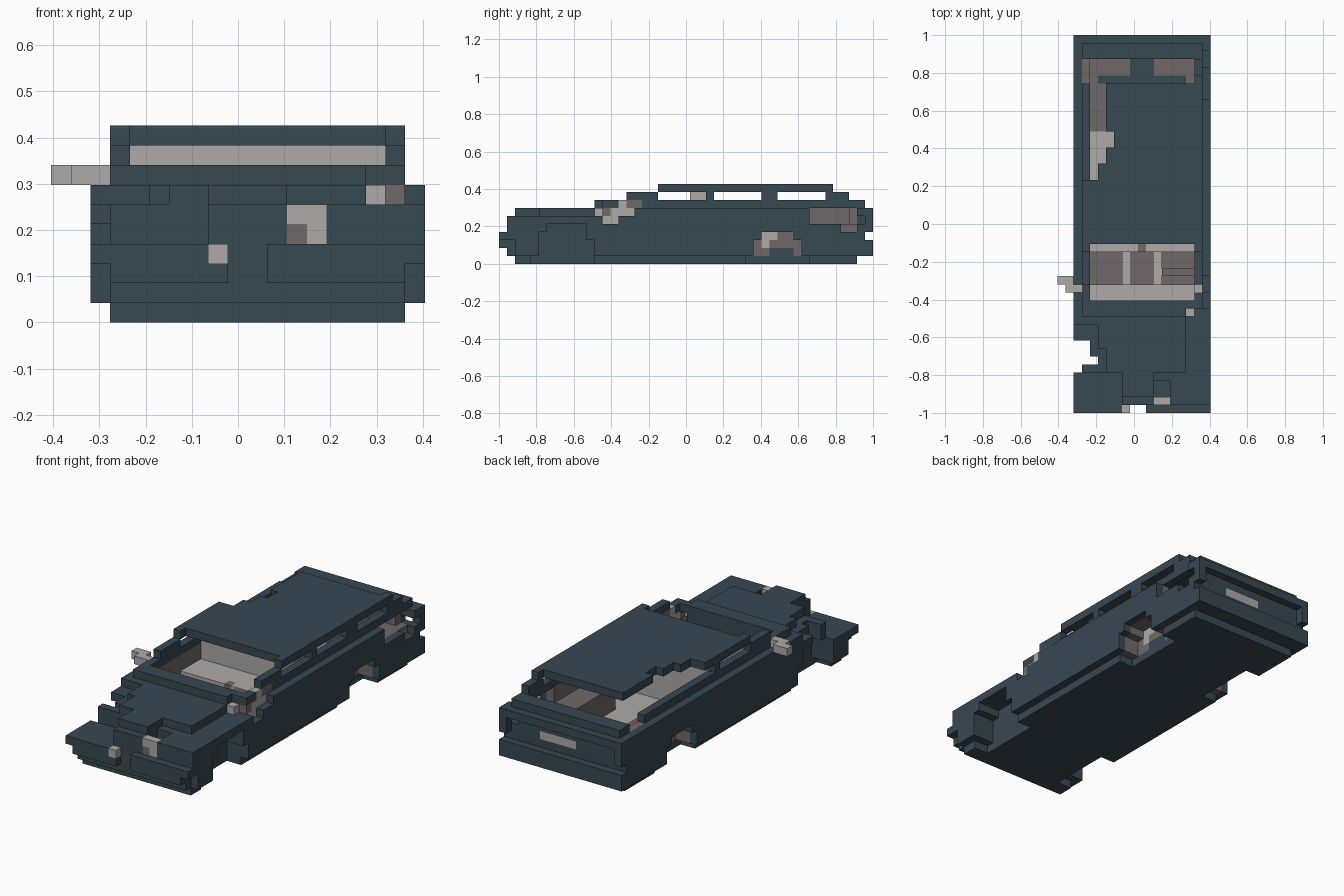
import bpy
import bmesh
from mathutils import Vector

cube = bpy.data.objects.get("Cube")
if cube:
    bpy.data.objects.remove(cube, do_unlink=True)

UNIT = 2 / 47                      # edge of one block
ORIGIN = Vector((-9.5, -23.5, 0))  # first block corner, in blocks
LEFT, RIGHT = 18, 2                # outermost body columns
IN_L, IN_R = LEFT - 1, RIGHT + 1   # inner wall columns
WIDE, INNER, CABIN = (RIGHT, LEFT), (IN_R, IN_L), (IN_R + 1, IN_L - 1)
ARCH = (16, LEFT)                  # columns cut by a wheel arch
BONNET, SHOULDER, PILLAR, ROOF = 6, 7, 8, 9   # layer heights

def material(name, colour):
    mat = bpy.data.materials.new(name)
    mat.use_nodes = True
    mat.diffuse_color = (*colour, 1)
    mat.node_tree.nodes["Principled BSDF"].inputs["Base Color"].default_value = (*colour, 1)
    return mat

slate = material("slate_blue", (.039, .065, .086))
light = material("light_grey", (.42, .4, .39))
brown = material("brown_grey", (.16, .143, .14))
owner = {}   # block -> part name
paint = {}   # part name -> material

def pair(value):
    return value if isinstance(value, tuple) else (value, value)

def blocks(x, y, z, both):
    """Blocks of a box, optionally with its mirror image."""
    sides = [pair(x)]
    if both:
        low, high = pair(x)
        sides.append((LEFT + RIGHT - high, LEFT + RIGHT - low))
    rows, layers = [range(low, high + 1) for low, high in (pair(y), pair(z))]
    return [(i, j, k) for low, high in sides for i in range(low, high + 1)
            for j in rows for k in layers]

def fill(part, mat, x, y, z, both=False):
    paint[part] = mat
    for block in blocks(x, y, z, both):
        owner[block] = part

def carve(x, y, z, both=False):
    for block in blocks(x, y, z, both):
        owner.pop(block, None)

# Underbody, engine bay and outer side panels
fill("floor_pan", slate, INNER, (2, 44), 0)
fill("engine_bay", slate, INNER, (1, 13), (1, 5))
fill("side_panel", slate, LEFT, (1, 45), (1, 5), both=True)
fill("side_panel", slate, LEFT, (12, 45), BONNET, both=True)
carve(LEFT, 1, (1, 2), both=True)

# Low right front wing, and lowered nose around the lamp
carve((RIGHT, 7), (1, 4), (4, 5))
carve((12, 13), (1, 3), (4, 5))

# Bonnet, narrowing towards the front, and cowl
fill("bonnet", slate, (RIGHT, 15), 11, BONNET)
fill("bonnet", slate, (5, 15), (8, 13), BONNET)
fill("bonnet", slate, (6, 15), (5, 7), BONNET)
fill("bonnet", slate, (8, 11), (2, 4), BONNET)
fill("cowl", slate, (IN_R, 15), 12, SHOULDER)
fill("cowl", slate, INNER, 13, SHOULDER)

# Front bumper with lamps
fill("front_bumper", slate, WIDE, 0, 3)
fill("front_bumper", slate, INNER, 0, 2)
carve((9, 10), 0, (2, 3))
fill("front_lamp", light, 8, 0, 3)
fill("front_lamp", light, (12, 13), 1, (4, 5))
fill("lamp_socket", brown, 12, 1, 4)

# Cabin lining, bulkhead and floor
fill("cabin_floor", light, CABIN, (14, 43), 1)
fill("front_lining", light, IN_L, (12, 30), (1, BONNET), both=True)
fill("rear_lining", brown, IN_L, (31, 44), (1, BONNET), both=True)
fill("door_lining", brown, IN_R, (14, 23), (1, BONNET))
fill("bulkhead", slate, IN_L, 12, (1, 5), both=True)

# Dashboard, footwell and front seats
fill("dashboard", light, CABIN, (14, 15), (1, 5))
fill("footwell", brown, CABIN, (16, 19), (1, 2))
for column in (8, 12):
    fill("seat_divider", light, column, (16, 19), (2, 3))
fill("console", brown, (9, 11), (16, 19), 3)
fill("steering_bar", brown, (13, 16), 17, 5)
fill("seat_base", light, CABIN, (20, 23), (1, 4))
fill("console", brown, 10, 20, 4)
fill("seat_back", light, CABIN, (24, 25), (2, PILLAR))

# Rear wheel wells and luggage bay
fill("wheel_well", brown, (14, 16), (31, 40), (1, 4), both=True)
fill("side_shelf", light, (4, 6), (29, 34), 4)
fill("luggage_bay", brown, CABIN, (41, 43), (1, 4))
fill("luggage_ridge", slate, (5, 15), 41, 4)
fill("luggage_ridge", slate, (9, 11), (42, 43), 4)

# Tail: panel, ledge, corners, bumper and deck
fill("tail_lining", brown, CABIN, 44, (1, BONNET))
fill("rear_panel", slate, INNER, 45, (1, BONNET))
fill("rear_plate", light, (9, 13), 45, 4)
fill("rear_ledge", slate, WIDE, 46, BONNET)
fill("rear_corner", slate, LEFT, 46, (4, 5), both=True)
fill("rear_bumper", slate, WIDE, 46, (1, 2))
fill("rear_deck", slate, INNER, (44, 45), SHOULDER)

# Window rails, pillars and roof
fill("window_rail", slate, IN_L, (12, 40), SHOULDER, both=True)
fill("window_rail", slate, IN_L, (41, 43), SHOULDER)
fill("front_pillar", slate, IN_L, (16, 19), PILLAR, both=True)
fill("middle_pillar", slate, IN_L, 26, PILLAR, both=True)
fill("rear_pillar", slate, IN_L, (33, 34), PILLAR)
fill("tail_pillar", slate, IN_L, (41, 43), PILLAR)
fill("roof", slate, INNER, (20, 40), ROOF)
fill("roof", slate, IN_L, 41, ROOF)
carve(CABIN, 20, ROOF)

# Broken edge of the roof
carve((IN_R, 5), (31, 40), ROOF)
carve((IN_R, 4), (29, 30), ROOF)
carve(6, (33, 34), ROOF)

# Stepped wheel arches
carve(ARCH, (4, 11), 0, both=True)
carve(ARCH, (5, 11), (1, 2), both=True)
carve(ARCH, (5, 10), 3, both=True)
carve(ARCH, (6, 10), 4, both=True)
carve(ARCH, (31, 38), 0, both=True)
carve(ARCH, (32, 37), (1, 2), both=True)
carve(ARCH, (33, 36), 3, both=True)
fill("rear_hub", slate, 15, (34, 36), 1, both=True)
fill("wheel_patch", light, 15, (33, 34), 3, both=True)
fill("wheel_patch", light, 15, 33, 2, both=True)

# Gaps in the right front wing
carve((RIGHT, IN_R), (7, 8), (3, BONNET))
carve((RIGHT, 4), 6, (3, BONNET))
carve(RIGHT, 5, (3, BONNET))

# Openings in the left side that show the lining
carve((IN_L, LEFT), 12, (BONNET, SHOULDER))
carve(LEFT, (13, 14), (5, BONNET))
carve(LEFT, (15, 16), BONNET)
fill("wing_gap", light, 16, 12, BONNET)
fill("wing_gap", light, IN_L, 15, SHOULDER)
fill("wing_gap_shade", brown, IN_L, 13, BONNET)
fill("wing_gap_shade", brown, IN_L, (16, 17), SHOULDER)
carve((IN_L, LEFT), (39, 44), (5, BONNET))
carve(LEFT, (43, 44), 4)
carve((IN_L, LEFT), 45, 5)

# Door mirror
fill("door_mirror", light, (0, 1), 16, SHOULDER)
fill("door_mirror", light, (1, RIGHT), 15, SHOULDER)

# Turn each part's exposed block sides into a mesh
def build(part):
    bm = bmesh.new()
    for block in [b for b, name in owner.items() if name == part]:
        for axis in range(3):
            for side in (0, 1):
                near = list(block)
                near[axis] += 2 * side - 1
                if tuple(near) in owner:
                    continue
                ring = []
                for u, v in ((0, 0), (1, 0), (1, 1), (0, 1)):
                    point = Vector(block) + ORIGIN
                    point[axis] += side
                    point[(axis + 1) % 3] += u
                    point[(axis + 2) % 3] += v
                    ring.append(bm.verts.new(point * UNIT))
                bm.faces.new(ring if side else ring[::-1])
    # Merge flat neighbours into clean panels
    bmesh.ops.remove_doubles(bm, verts=bm.verts, dist=UNIT / 9)
    bmesh.ops.dissolve_limit(bm, angle_limit=.01, verts=bm.verts, edges=bm.edges)
    mesh = bpy.data.meshes.new(part)
    bm.to_mesh(mesh)
    bm.free()
    mesh.materials.append(paint[part])
    bpy.context.collection.objects.link(bpy.data.objects.new(part, mesh))

for part_name in paint:
    build(part_name)
